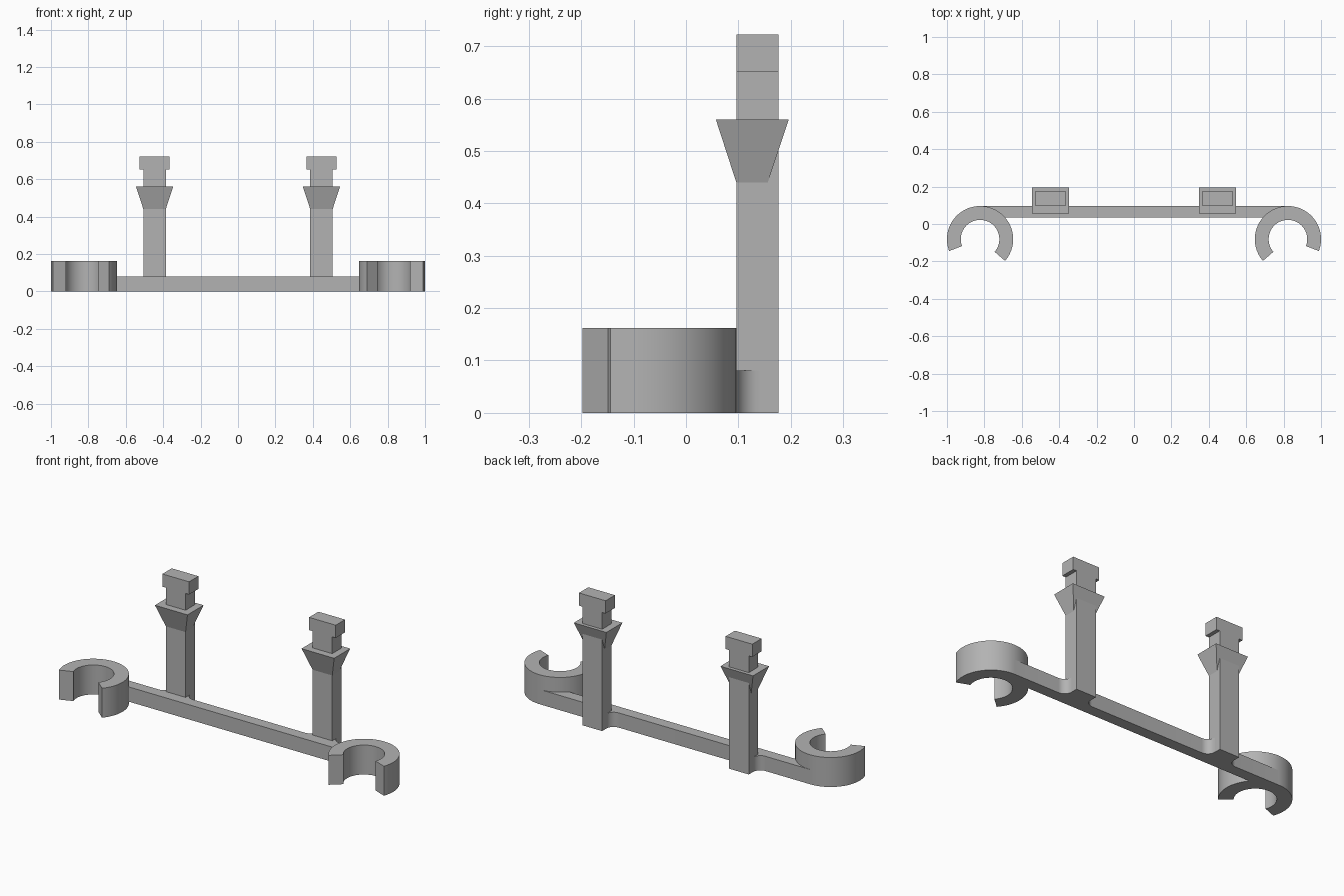
import bpy, bmesh
from math import cos, sin, pi, radians
from mathutils import Vector

cube = bpy.data.objects.get("Cube")
if cube:
    bpy.data.objects.remove(cube, do_unlink=True)

grey = bpy.data.materials.new("plain grey")
grey.use_nodes = True
grey.diffuse_color = (0.45, 0.45, 0.45, 1)
grey.node_tree.nodes["Principled BSDF"].inputs["Base Color"].default_value = grey.diffuse_color

# Shared dimensions
POST_X, POST_HALF = 0.446, 0.06
BACK, POST_BACK = 0.096, 0.177
BAR_FRONT, BAR_TOP = 0.035, 0.081
CLIP_X, CLIP_Y, CLIP_R, CLIP_HOLE, CLIP_TOP = 0.823, -0.081, 0.177, 0.103, 0.162
FILLET = 0.044


def finish(name, bm):
    bmesh.ops.recalc_face_normals(bm, faces=bm.faces)
    mesh = bpy.data.meshes.new(name)
    bm.to_mesh(mesh)
    bm.free()
    mesh.materials.append(grey)
    obj = bpy.data.objects.new(name, mesh)
    bpy.context.collection.objects.link(obj)
    bpy.ops.object.select_all(action="DESELECT")
    obj.select_set(True)
    bpy.context.view_layer.objects.active = obj
    bpy.ops.object.shade_smooth_by_angle(angle=radians(30))
    return obj


def prism(name, outline, direction):
    """Extrude a closed planar outline along a vector."""
    bm = bmesh.new()
    face = bm.faces.new([bm.verts.new(p) for p in outline])
    new = bmesh.ops.extrude_face_region(bm, geom=[face], use_keep_orig=True)["geom"]
    bmesh.ops.translate(bm, vec=Vector(direction),
                        verts=[v for v in new if isinstance(v, bmesh.types.BMVert)])
    return finish(name, bm)


def arc(cx, cy, r, start, end, steps):
    angles = [radians(start + (end - start) * i / steps) for i in range(steps + 1)]
    return [(cx + r * cos(a), cy + r * sin(a), 0) for a in angles]


# Crossbar with rounded webs that run into the sides of the posts
half = [(0, BACK, 0)]
inner, outer = POST_X - POST_HALF, POST_X + POST_HALF
half += arc(inner - FILLET, BACK + FILLET, FILLET, -90, 0, 10)
half += [(inner, BACK, 0), (outer, BACK, 0)]
half += arc(outer + FILLET, BACK + FILLET, FILLET, 180, 270, 10)
half += [(CLIP_X, BACK, 0), (CLIP_X, BAR_FRONT, 0)]
mirrored = [(-x, y, z) for x, y, z in reversed(half[1:])]
prism("crossbar", half + mirrored, (0, 0, BAR_TOP))

for side, s in (("left", 1), ("right", -1)):
    # Open ring clip
    ring = arc(CLIP_X, CLIP_Y, CLIP_R, -21, 221, 56)
    ring += arc(CLIP_X, CLIP_Y, CLIP_HOLE, 221, -21, 56)
    prism(side + "_clip", [(s * x, y, z) for x, y, z in ring], (0, 0, CLIP_TOP))

    # Upright post with a wider head
    profile = [(POST_HALF, 0), (POST_HALF, 0.652), (0.081, 0.652), (0.081, 0.722)]
    profile += [(-x, z) for x, z in reversed(profile)]
    prism(side + "_post", [(s * POST_X + x, BACK, z) for x, z in profile],
          (0, POST_BACK - BACK, 0))

    # Flared collar
    bm = bmesh.new()
    loops = []
    for w, front, back, z in ((POST_HALF, BACK, 0.156, 0.44), (0.099, 0.057, 0.196, 0.56)):
        corners = ((-w, front), (w, front), (w, back), (-w, back))
        loops.append([bm.verts.new((s * POST_X + x, y, z)) for x, y in corners])
    low, high = loops
    bm.faces.new(low)
    bm.faces.new(high)
    for i in range(4):
        j = (i + 1) % 4
        bm.faces.new((low[i], low[j], high[j], high[i]))
    finish(side + "_collar", bm)
